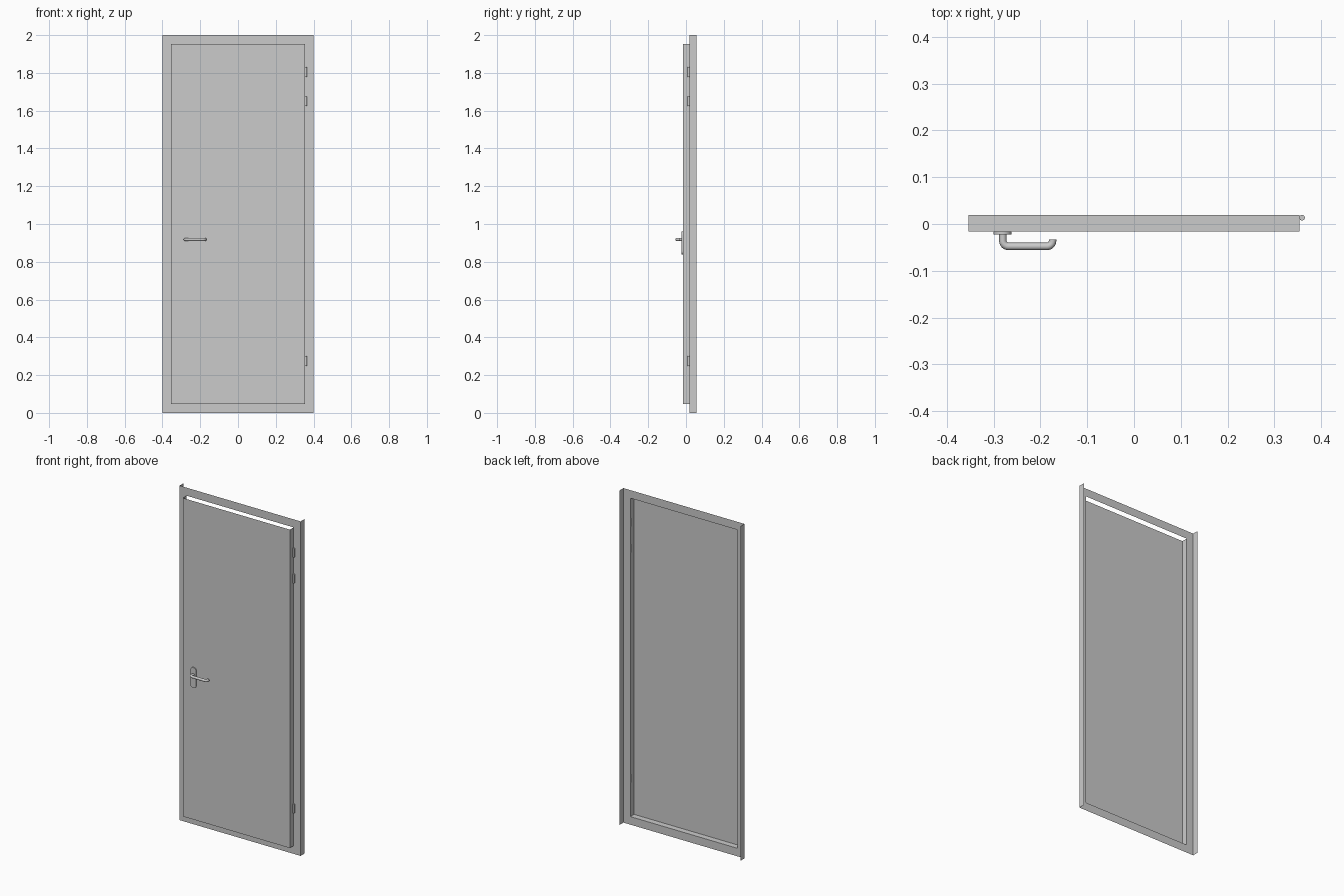
import bpy, bmesh, math

if "Cube" in bpy.data.objects:
    bpy.data.objects.remove(bpy.data.objects["Cube"])

W, IN = 0.4, 0.354          # half widths: frame, door leaf
Z0, Z1 = 0.048, 1.952       # door leaf bottom / top
YF, YS, YB = -0.016, 0.0195, 0.056  # door front, frame sheet, frame back
HX, HZ = -0.28, 0.918       # handle axis


def make(name, build):
    bm = bmesh.new()
    build(bm)
    me = bpy.data.meshes.new(name)
    bm.to_mesh(me)
    bm.free()
    ob = bpy.data.objects.new(name, me)
    bpy.context.collection.objects.link(ob)
    return ob


def face(bm, *pts):
    return bm.faces.new([bm.verts.new(p) for p in pts])


def weld(bm):
    bmesh.ops.remove_doubles(bm, verts=bm.verts, dist=1e-5)


def smooth(ob, angle=40):
    bpy.ops.object.select_all(action='DESELECT')
    ob.select_set(True)
    bpy.context.view_layer.objects.active = ob
    bpy.ops.object.shade_smooth_by_angle(angle=math.radians(angle))


# Sheet frame: flat ring around the opening, side flanges turned back
def frame(bm):
    outer = [(-W, 0), (W, 0), (W, 2), (-W, 2)]
    inner = [(-IN, Z0), (IN, Z0), (IN, Z1), (-IN, Z1)]
    for i in range(4):
        j = (i + 1) % 4
        face(bm, *[(x, YS, z) for x, z in (outer[i], outer[j], inner[j], inner[i])])
    face(bm, (W, YS, 0), (W, YB, 0), (W, YB, 2), (W, YS, 2))
    face(bm, (-W, YB, 0), (-W, YS, 0), (-W, YS, 2), (-W, YB, 2))
    weld(bm)


# Door leaf: open pressed sheet with side and bottom returns, no top or back
def leaf(bm):
    face(bm, (-IN, YF, Z0), (IN, YF, Z0), (IN, YF, Z1), (-IN, YF, Z1))
    face(bm, (IN, YF, Z0), (IN, YS, Z0), (IN, YS, Z1), (IN, YF, Z1))
    face(bm, (-IN, YS, Z0), (-IN, YF, Z0), (-IN, YF, Z1), (-IN, YS, Z1))
    face(bm, (-IN, YS, Z0), (IN, YS, Z0), (IN, YF, Z0), (-IN, YF, Z0))
    weld(bm)


make("door_frame", frame)
make("door_leaf", leaf)


# Handle plate: rounded-end outline extruded off the door
def plate(bm):
    r, zt, zb, n = 0.019, 0.941, 0.857, 12
    pts = []
    for start, zc in ((0, zt), (math.pi, zb)):
        for i in range(n + 1):
            a = start + math.pi * i / n
            pts.append((HX - 0.001 + r * math.cos(a), -0.0165, zc + r * math.sin(a)))
    f = face(bm, *pts)
    res = bmesh.ops.extrude_face_region(bm, geom=[f])
    vs = [v for v in res["geom"] if isinstance(v, bmesh.types.BMVert)]
    bmesh.ops.translate(bm, verts=vs, vec=(0, -0.006, 0))
    bmesh.ops.recalc_face_normals(bm, faces=bm.faces)


smooth(make("handle_plate", plate))


def cylinder(name, loc, r, depth, rot=(0, 0, 0), sides=16):
    bpy.ops.mesh.primitive_cylinder_add(vertices=sides, radius=r, depth=depth,
                                        location=loc, rotation=rot)
    bpy.context.object.name = name
    smooth(bpy.context.object)


# Lock cylinder below the lever
cylinder("lock_cylinder", (HX, -0.022, 0.862), 0.006, 0.004, (math.pi / 2, 0, 0))

# Lever: round bar with two rounded bends
yb, xe, rb = -0.048, -0.174, 0.012
path = [(HX, -0.02)]
for cx, a0 in ((HX + rb, math.pi), (xe - rb, 1.5 * math.pi)):
    for i in range(9):
        a = a0 + math.pi / 2 * i / 8
        path.append((cx + rb * math.cos(a), yb + rb + rb * math.sin(a)))
path.append((xe, -0.0335))
cu = bpy.data.curves.new("lever", 'CURVE')
cu.dimensions = '3D'
cu.bevel_depth = 0.008
cu.bevel_resolution = 3
cu.use_fill_caps = True
sp = cu.splines.new('POLY')
sp.points.add(len(path) - 1)
for p, (x, y) in zip(sp.points, path):
    p.co = (x, y, HZ, 1)
lever = bpy.data.objects.new("lever", cu)
bpy.context.collection.objects.link(lever)
bpy.ops.object.select_all(action='DESELECT')
lever.select_set(True)
bpy.context.view_layer.objects.active = lever
bpy.ops.object.convert(target='MESH')
smooth(bpy.context.object)

# Hinge barrels on the right edge
for i, z in enumerate((0.275, 1.65, 1.805)):
    cylinder(f"hinge_{i + 1}", (0.359, 0.0135, z), 0.006, 0.052)
